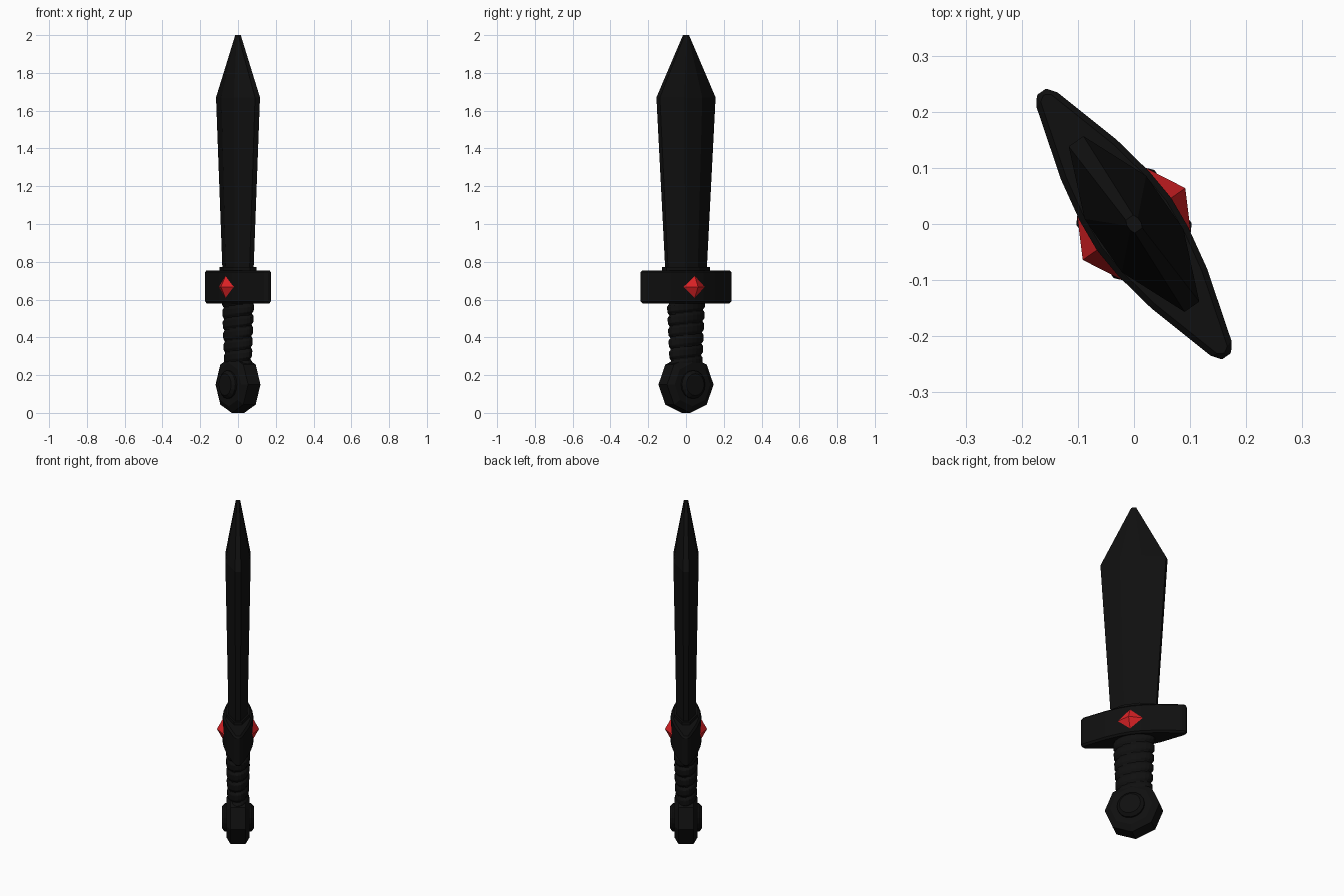
import bpy, bmesh
from math import pi, cos, sin, radians

if "Cube" in bpy.data.objects:
    bpy.data.objects.remove(bpy.data.objects["Cube"])

TURN = radians(-55)  # the whole sword is turned about its long axis


def material(name, rgb):
    m = bpy.data.materials.new(name)
    m.use_nodes = True
    m.diffuse_color = (*rgb, 1)
    m.node_tree.nodes["Principled BSDF"].inputs["Base Color"].default_value = (*rgb, 1)
    return m


BLACK = material("black_metal", (0.005, 0.005, 0.005))
RED = material("red_gem", (0.72, 0.016, 0.019))


def loft(name, rings, mat, bevel=0):
    """Skin matching rings of points and close both ends."""
    bm = bmesh.new()
    loops = [[bm.verts.new(p) for p in ring] for ring in rings]
    n = len(loops[0])
    for a, b in zip(loops, loops[1:]):
        for i in range(n):
            j = (i + 1) % n
            bm.faces.new((a[i], a[j], b[j], b[i]))
    bm.faces.new(loops[0][::-1])
    bm.faces.new(loops[-1])
    bmesh.ops.recalc_face_normals(bm, faces=bm.faces)
    me = bpy.data.meshes.new(name)
    bm.to_mesh(me)
    bm.free()
    me.materials.append(mat)
    ob = bpy.data.objects.new(name, me)
    ob.rotation_euler.z = TURN
    bpy.context.collection.objects.link(ob)
    if bevel:
        mod = ob.modifiers.new("Bevel", "BEVEL")
        mod.width = bevel
        mod.limit_method = "ANGLE"
    return ob


def mirrored(quarter, z):
    """Complete a quarter outline (from +x round to +y) at height z."""
    half = quarter + [(-x, y) for x, y in reversed(quarter)]
    pts = half + [(-x, -y) for x, y in half]
    return [(x, y, z) for i, (x, y) in enumerate(pts) if (x, y) != pts[i - 1]]


def section(z, width, flat, edge, thick):
    return mirrored([(width, edge), (flat, thick)], z)


# Blade with blunt edges and a faceted point
loft("blade", [section(0.74, 0.124, 0.04, 0.013, 0.05),
               section(1.67, 0.18, 0.058, 0.016, 0.067),
               section(2.0, 0.014, 0.005, 0.008, 0.012)], BLACK)

# Collar between blade and guard
loft("collar", [section(z, 0.14, 0.045, 0.02, 0.06) for z in (0.74, 0.772)], BLACK)

# Tapered crossguard
outline = [(0.293, 0), (0.28, 0.02), (0.14, 0.061), (0.06, 0.076), (0, 0.081)]
loft("crossguard", [mirrored(outline, z) for z in (0.58, 0.755)], BLACK, 0.01)

# Pointed gem on each face of the guard
for name, side in (("front_gem", -1), ("back_gem", 1)):
    rings = [[(r * cos(k * pi / 2), side * y, 0.667 + r * sin(k * pi / 2))
              for k in range(4)] for r, y in ((0.069, 0.06), (0.069, 0.075), (0.001, 0.111))]
    loft(name, rings, RED)


# Oval grip with a spiral wrap
def grip_ring(z, count=24):
    taper = 0.87 + 0.13 * (z - 0.28) / 0.3
    ring = []
    for k in range(count):
        a = 2 * pi * k / count
        phase = ((z - 0.28) / 0.06 - a / (2 * pi)) % 1
        s = taper * (0.88 + 0.12 * min(1, 4 * phase, 4 * (1 - phase)))
        ring.append((0.115 * s * cos(a), 0.066 * s * sin(a), z))
    return ring


loft("grip", [grip_ring(0.25 + 0.34 * i / 60) for i in range(61)], BLACK)


# Eight-sided pommel with a round boss on each face
def disc(name, sides, profile):
    rings = [[(r * cos(2 * pi * k / sides), y, 0.15 + r * sin(2 * pi * k / sides))
              for k in range(sides)] for r, y in profile]
    return loft(name, rings, BLACK)


disc("pommel", 8, [(0.115, -0.06), (0.15, -0.04), (0.15, 0.04), (0.115, 0.06)])
disc("pommel_boss", 16, [(0.058, -0.085), (0.075, -0.07), (0.075, 0.07), (0.058, 0.085)])
